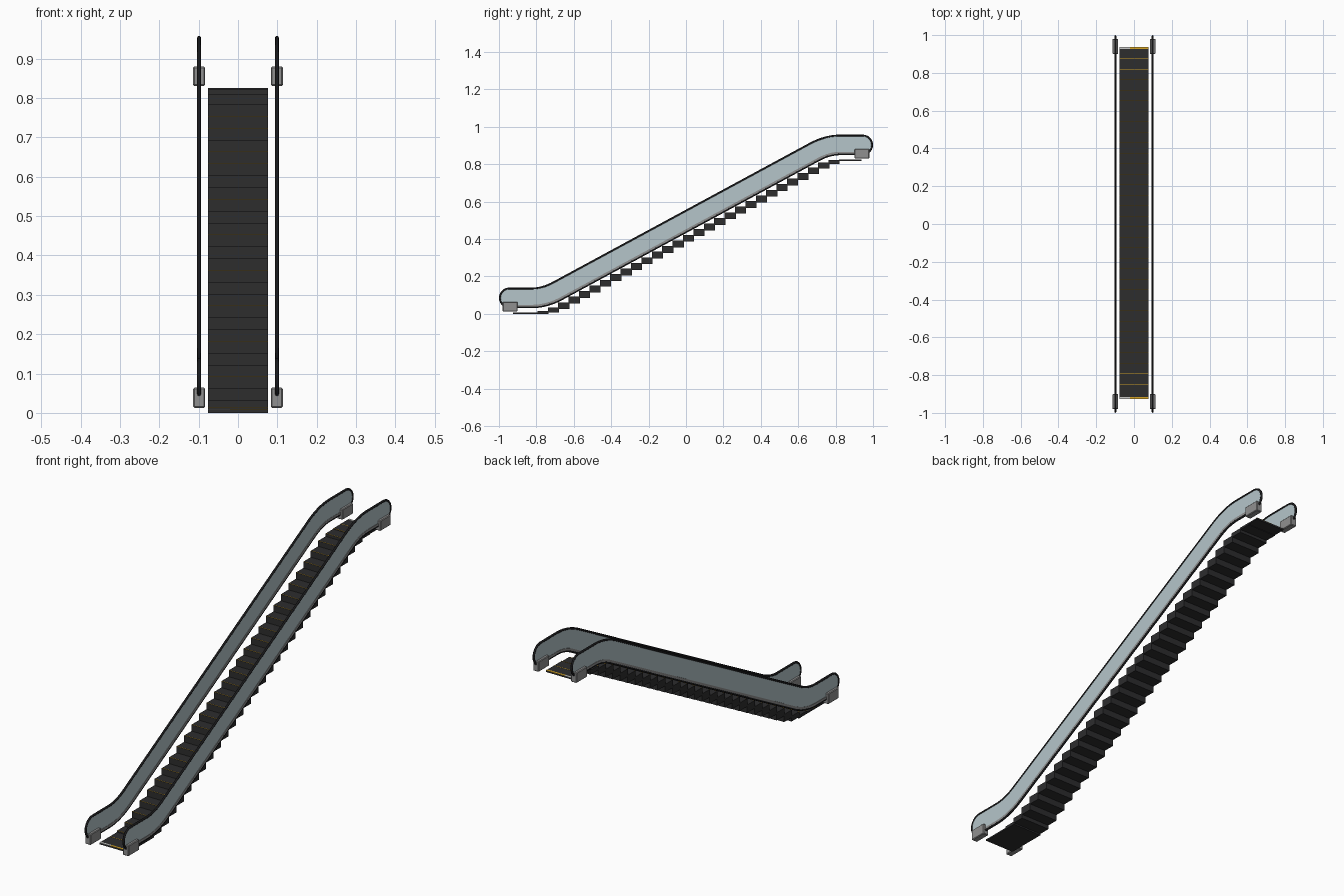
import bpy, bmesh, math

if "Cube" in bpy.data.objects:
    bpy.data.objects.remove(bpy.data.objects["Cube"])

SLOPE, BEND, BLEND = 0.541, 0.756, 0.07     # incline, bend position, bend half width
END, RAIL_X, RAIL_OFF = 0.945, 0.099, 0.05  # rail end centre, side position, half height


def mat(name, col):
    m = bpy.data.materials.new(name)
    m.diffuse_color = (*col, 1)
    m.use_nodes = True
    m.node_tree.nodes["Principled BSDF"].inputs["Base Color"].default_value = m.diffuse_color
    return m


BLACK = mat("rubber_black", (0.01, 0.01, 0.011))
DARK = mat("step_dark_grey", (0.026, 0.026, 0.027))
GLASS = mat("pale_blue_glass", (0.46, 0.56, 0.59))
GREY = mat("metal_grey", (0.28, 0.28, 0.28))
YELLOW = mat("safety_yellow", (0.68, 0.38, 0.02))
LIGHT = mat("comb_light_grey", (0.6, 0.6, 0.58))


def soft(u):
    if abs(u) < BLEND:
        return (u + BLEND) ** 2 / (4 * BLEND)
    return max(u, 0)


def rise(y):
    """Height of the escalator line: flat, sloped, flat."""
    return SLOPE * (soft(y + BEND) - soft(y - BEND))


def offset_line(d, end, base=0.085):
    """The escalator line shifted by d along its normal, as (y, z) points."""
    n = 12
    bend = [-BLEND + 2 * BLEND * i / n for i in range(n + 1)]
    ys = [-end] + [-BEND + b for b in bend] + [BEND + b for b in bend] + [end]
    pts = []
    for y in ys:
        a = math.atan((rise(y + 1e-4) - rise(y - 1e-4)) / 2e-4)
        pts.append((y - d * math.sin(a), base + rise(y) + d * math.cos(a)))
    return pts


def stadium(r):
    """Closed outline with round ends."""
    def cap(y, a0):
        z = 0.085 + rise(y)
        return [(y + r * math.cos(a0 - math.pi * i / 12), z + r * math.sin(a0 - math.pi * i / 12))
                for i in range(1, 12)]
    return (offset_line(r, END) + cap(END, math.pi / 2)
            + offset_line(-r, END)[::-1] + cap(-END, -math.pi / 2))


def finish(name, bm, material, mirror=False):
    bmesh.ops.recalc_face_normals(bm, faces=bm.faces)
    me = bpy.data.meshes.new(name)
    bm.to_mesh(me)
    bm.free()
    me.materials.append(material)
    ob = bpy.data.objects.new(name, me)
    bpy.context.collection.objects.link(ob)
    if mirror:
        ob.modifiers.new("both_sides", 'MIRROR')
    return ob


def add_box(bm, x0, x1, y0, y1, z0, z1):
    vs = bmesh.ops.create_cube(bm, size=1)["verts"]
    for v in vs:
        v.co = ((x0, x1)[v.co.x > 0], (y0, y1)[v.co.y > 0], (z0, z1)[v.co.z > 0])


def slab(name, outline, thick, material):
    bm = bmesh.new()
    f = bm.faces.new([bm.verts.new((RAIL_X - thick / 2, y, z)) for y, z in outline])
    ext = bmesh.ops.extrude_face_region(bm, geom=[f])["geom"]
    for v in ext:
        if isinstance(v, bmesh.types.BMVert):
            v.co.x += thick
    return finish(name, bm, material, True)


# balustrade panels and the metal strip along their lower edge
slab("glass_panel", stadium(RAIL_OFF), 0.005, GLASS)
slab("lower_strip", offset_line(-0.037, 0.9) + offset_line(-0.047, 0.9)[::-1], 0.008, GREY)

# handrail running all round each panel
cu = bpy.data.curves.new("handrail", 'CURVE')
cu.dimensions = '3D'
cu.bevel_depth = 0.0052
cu.bevel_resolution = 2
outline = stadium(RAIL_OFF)
sp = cu.splines.new('POLY')
sp.points.add(len(outline) - 1)
for p, (y, z) in zip(sp.points, outline):
    p.co = (RAIL_X, y, z, 1)
sp.use_cyclic_u = True
cu.materials.append(BLACK)
rail = bpy.data.objects.new("handrail", cu)
bpy.context.collection.objects.link(rail)
bpy.context.view_layer.objects.active = rail
rail.select_set(True)
bpy.ops.object.convert(target='MESH')
rail = bpy.context.object
bpy.ops.object.shade_smooth_by_angle(angle=math.radians(50))
rail.modifiers.new("both_sides", 'MIRROR')

# handrail entry boxes at both ends
bm = bmesh.new()
add_box(bm, 0.084, 0.114, -0.98, -0.9, 0.013, 0.064)
add_box(bm, 0.084, 0.114, 0.9, 0.98, 0.831, 0.88)
bmesh.ops.bevel(bm, geom=bm.edges[:], offset=0.003, segments=1, affect='EDGES')
finish("rail_entry_box", bm, GREY, True)

# steps, levelling out into the landings, with a yellow line on each nose
W, PITCH, T = 0.076, 0.0556, 0.007
steps, lines = bmesh.new(), bmesh.new()
for k in range(-16, 17):
    y0 = -0.016 + PITCH * k
    y1 = y0 + PITCH + 0.004
    top = T + rise(y0 + PITCH / 2)
    below = T + rise(y0 - PITCH / 2)
    if k == -16:
        y0 = -0.926
    if k == 16:
        y1 = 0.937
    add_box(steps, -W, W, y0, y1, below - T, top)
    add_box(lines, -W, W, y0 + 0.0005, y0 + 0.003, top - 0.001, top + 0.0006)
finish("steps", steps, DARK)
finish("step_edge_lines", lines, YELLOW)

# comb plates at the landings: light on one half, yellow on the other
for name, x0, x1, m in (("comb_light", -W, 0.0 - 0.02, LIGHT), ("comb_yellow", -0.02, W, YELLOW)):
    bm = bmesh.new()
    for y0, z in ((-0.926, T), (0.927, T + rise(1))):
        add_box(bm, x0, x1, y0, y0 + 0.01, z - 0.001, z + 0.001)
    finish(name, bm, m)
